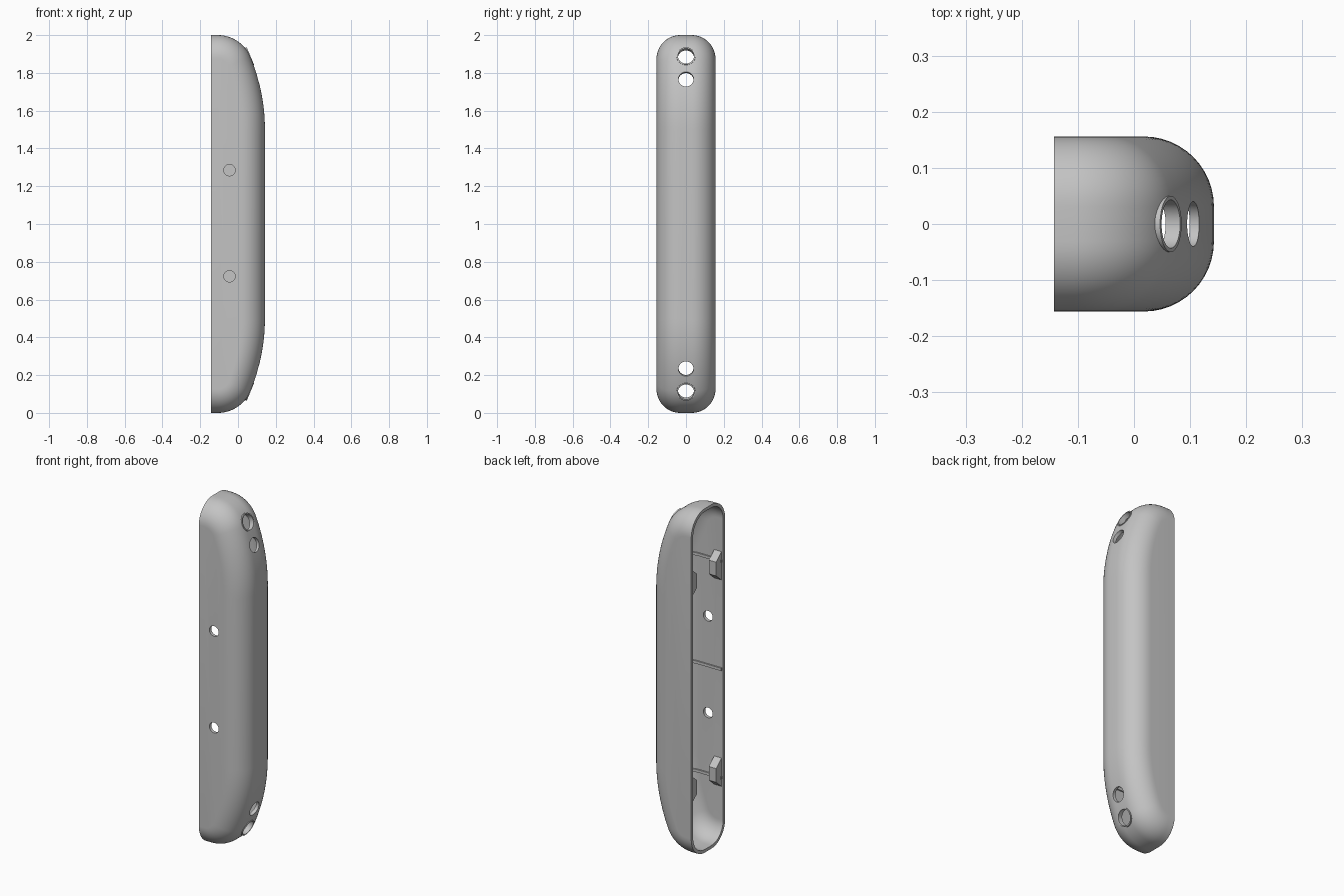
import bpy, bmesh
from math import sin, cos, pi, asin, sqrt
from mathutils import Matrix, Vector

cube = bpy.data.objects.get("Cube")
if cube:
    bpy.data.objects.remove(cube)

grey = bpy.data.materials.new("light_grey")
grey.use_nodes = True
grey.diffuse_color = (0.55, 0.55, 0.55, 1)
grey.node_tree.nodes["Principled BSDF"].inputs["Base Color"].default_value = (0.55, 0.55, 0.55, 1)

HALF_X, HALF_Y = 0.1425, 0.156
FILLET, WALL = 0.125, 0.018
BIG_R, END_R, FLAT_Z = 1.0, 0.187, 1.5
JOIN = asin(0.385)          # tilt where the end arc meets the long arc


def finish(name, bm, smooth=True):
    bmesh.ops.recalc_face_normals(bm, faces=bm.faces)
    mesh = bpy.data.meshes.new(name)
    bm.to_mesh(mesh)
    bm.free()
    mesh.materials.append(grey)
    obj = bpy.data.objects.new(name, mesh)
    bpy.context.collection.objects.link(obj)
    return obj


def activate(obj):
    bpy.ops.object.select_all(action="DESELECT")
    obj.select_set(True)
    bpy.context.view_layer.objects.active = obj


def smooth(obj):
    activate(obj)
    bpy.ops.object.shade_smooth_by_angle(angle=0.6)


def silhouette():
    """Side profile as (x, z, normal tilt), from the top rim to the bottom rim."""
    cx = HALF_X - BIG_R * (1 - cos(JOIN)) - END_R * cos(JOIN)
    cz = 2 - END_R
    half = [(-HALF_X, 2, pi / 2)]
    for i in range(15):
        a = pi / 2 + (JOIN - pi / 2) * i / 14
        half.append((cx + END_R * cos(a), cz + END_R * sin(a), a))
    for i in range(1, 15):
        a = JOIN * (1 - i / 14)
        half.append((HALF_X - BIG_R * (1 - cos(a)), FLAT_Z + BIG_R * sin(a), a))
    return half + [(x, 2 - z, -a) for x, z, a in reversed(half)]


def columns(inset):
    """Rounded cross-section as (y, depth below the silhouette)."""
    r = FILLET - inset
    side = [(HALF_Y - FILLET + r * sin(a), inset + r * (1 - cos(a)))
            for a in [pi / 2 * k / 12 for k in range(13)]]
    return [(-y, d) for y, d in reversed(side)] + side


def skin(bm, inset):
    """Rounded skin, open on the rim side; returns its rim loop."""
    grid = [[bm.verts.new((x - d * cos(a), y, z - d * sin(a))) for y, d in columns(inset)]
            for x, z, a in silhouette()]
    for r0, r1 in zip(grid, grid[1:]):
        for j in range(len(r0) - 1):
            bm.faces.new((r0[j], r0[j + 1], r1[j + 1], r1[j]))
    for j in (0, -1):
        bm.faces.new([row[j] for row in grid])
    return grid[0] + grid[-1][::-1]


def cylinder(name, centre, axis, radius, start, end):
    axis = Vector(axis).normalized()
    bm = bmesh.new()
    mid = Vector(centre) + axis * (start + end) / 2
    turn = Vector((0, 0, 1)).rotation_difference(axis).to_matrix().to_4x4()
    bmesh.ops.create_cone(bm, cap_ends=True, segments=40, radius1=radius, radius2=radius,
                          depth=end - start, matrix=Matrix.Translation(mid) @ turn)
    return finish(name, bm)


def cut(obj, cutter):
    activate(obj)
    mod = obj.modifiers.new("hole", "BOOLEAN")
    mod.operation = "DIFFERENCE"
    mod.solver = "EXACT"
    mod.object = cutter
    bpy.ops.object.modifier_apply(modifier=mod.name)


# Hollow shell with a flat rim
bm = bmesh.new()
outer, inner = skin(bm, 0), skin(bm, WALL)
for k in range(len(outer)):
    n = (k + 1) % len(outer)
    bm.faces.new((outer[k], outer[n], inner[n], inner[k]))
shell = finish("shell", bm)

cutters = []

# Collars and cord holes at both ends
for label, s in (("top", 1), ("bottom", -1)):
    axis = (cos(JOIN), 0, s * sin(JOIN))
    end_centre = (0.062, 0, 1 + s * 0.888)
    inner_centre = (0.106, 0, 1 + s * 0.767)
    collar = cylinder(label + "_collar", end_centre, axis, 0.05, -0.024, 0.004)
    end_hole = cylinder("end_cutter", end_centre, axis, 0.043, -0.09, 0.06)
    inner_hole = cylinder("inner_cutter", inner_centre, axis, 0.04, -0.08, 0.06)
    cut(collar, end_hole)
    smooth(collar)
    cutters += [end_hole, inner_hole]

# Two screw holes through the front wall
for z in (0.723, 1.285):
    cutters.append(cylinder("screw_cutter", (-0.045, -HALF_Y, z), (0, 1, 0), 0.03, -0.05, 0.05))

for c in cutters:
    cut(shell, c)
for c in cutters:
    bpy.data.objects.remove(c)
smooth(shell)

# Thin stiffening ribs around the inside
for label, z in (("lower", 0.37), ("middle", 1.0), ("upper", 1.63)):
    drop = max(abs(z - 1) - (FLAT_Z - 1), 0)
    top_x = HALF_X - BIG_R + sqrt(BIG_R ** 2 - drop ** 2)

    def u_shape(inset):
        pts = [(top_x - d, y) for y, d in columns(inset)]
        return [(-HALF_X + 0.008, pts[0][1])] + pts + [(-HALF_X + 0.008, pts[-1][1])]

    bm = bmesh.new()
    a, b = u_shape(WALL * 0.6), u_shape(WALL + 0.008)
    rows = [[bm.verts.new((x, y, z + h)) for x, y in u]
            for u, h in ((a, -0.008), (b, -0.008), (b, 0.008), (a, 0.008))]
    for k in range(4):
        p, q = rows[k], rows[(k + 1) % 4]
        for j in range(len(p) - 1):
            bm.faces.new((p[j], p[j + 1], q[j + 1], q[j]))
    for j in (0, -1):
        bm.faces.new([r[j] for r in rows])
    smooth(finish(label + "_rib", bm))

# Tapered snap hooks on both inner walls
for side, s in (("front", -1), ("back", 1)):
    for label, z in (("lower", 0.4), ("upper", 1.6)):
        wall_y = HALF_Y - WALL / 2
        tip_y = HALF_Y - WALL - 0.05
        outline = [(wall_y, -0.09), (wall_y, 0.09), (tip_y, 0.04), (tip_y, -0.04)]
        bm = bmesh.new()
        face = bm.faces.new([bm.verts.new((-0.132, s * y, z + h)) for y, h in outline])
        out = bmesh.ops.extrude_face_region(bm, geom=[face])
        bmesh.ops.translate(bm, vec=(0.047, 0, 0),
                            verts=[v for v in out["geom"] if isinstance(v, bmesh.types.BMVert)])
        finish(side + "_" + label + "_hook", bm)
